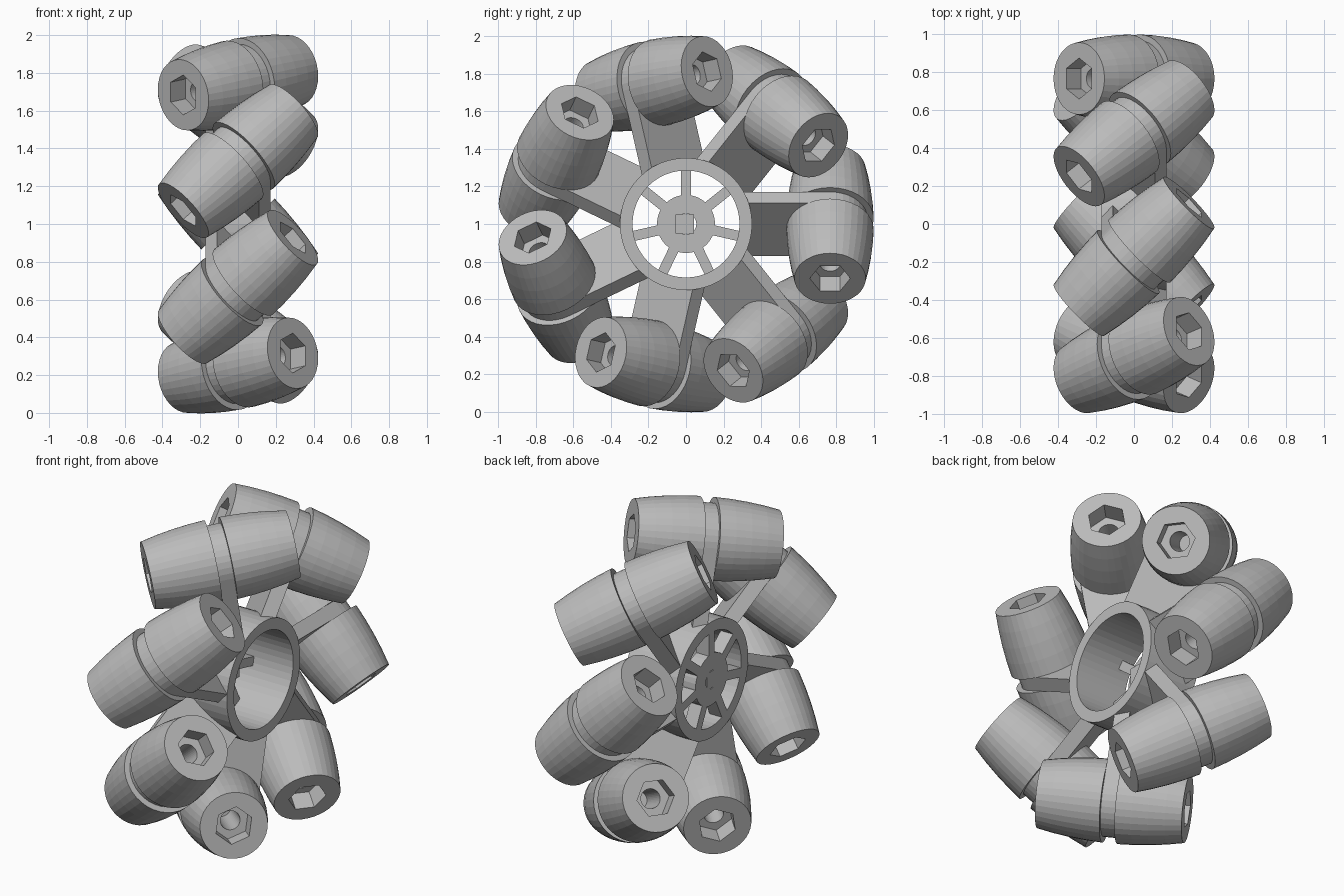
import bpy, bmesh, math
from mathutils import Matrix, Vector

if "Cube" in bpy.data.objects:
    bpy.data.objects.remove(bpy.data.objects["Cube"])

N = 7             # number of rollers
R_WHEEL = 1.0     # outer radius of the wheel
R_AXIS = 0.767    # distance of roller centres from the wheel axis
HALF = 0.41       # half length of a roller
PLATE = 0.042     # half thickness of an arm plate
HUB = 0.172       # half width of the hub

grey = bpy.data.materials.new("plain grey")
grey.diffuse_color = (0.5, 0.5, 0.5, 1)
grey.use_nodes = True
grey.node_tree.nodes["Principled BSDF"].inputs["Base Color"].default_value = grey.diffuse_color


def finish(bm, name, matrix):
    bmesh.ops.recalc_face_normals(bm, faces=bm.faces)
    me = bpy.data.meshes.new(name)
    bm.to_mesh(me)
    bm.free()
    me.materials.append(grey)
    ob = bpy.data.objects.new(name, me)
    bpy.context.collection.objects.link(ob)
    ob.matrix_world = matrix
    return ob


def lathe(name, profile, sides, matrix, closed=False):
    """Revolve (x, radius, is_hex) stations around the local x axis."""
    bm = bmesh.new()
    rings = []
    for x, r, hexa in profile:
        ring = []
        for i in range(sides):
            a = 2 * math.pi * i / sides
            k = r
            if hexa:
                k = r * math.cos(math.pi / 6) / math.cos(a % (math.pi / 3) - math.pi / 6)
            ring.append(bm.verts.new((x, k * math.cos(a), k * math.sin(a))))
        rings.append(ring)
    pairs = list(zip(rings, rings[1:]))
    if closed:
        pairs.append((rings[-1], rings[0]))
    for p, q in pairs:
        for i in range(sides):
            j = (i + 1) % sides
            bm.faces.new((p[i], p[j], q[j], q[i]))
    return finish(bm, name, matrix)


def prism(name, outline, half, matrix):
    """Extrude a (y, z) outline along local x."""
    bm = bmesh.new()
    f = bm.faces.new([bm.verts.new((-half, y, z)) for y, z in outline])
    ext = bmesh.ops.extrude_face_region(bm, geom=[f])
    vs = [v for v in ext["geom"] if isinstance(v, bmesh.types.BMVert)]
    bmesh.ops.translate(bm, vec=(2 * half, 0, 0), verts=vs)
    return finish(bm, name, matrix)


def box(name, x0, x1, y0, y1, z0, z1, matrix):
    m = matrix @ Matrix.Translation(((x0 + x1) / 2, 0, 0))
    return prism(name, [(y0, z0), (y1, z0), (y1, z1), (y0, z1)], (x1 - x0) / 2, m)


def barrel_radius(s):
    return math.sqrt(R_WHEEL ** 2 - s * s / 2) - R_AXIS


# Half-roller profile: barrel, end face, hexagonal socket, bolt hole
STEPS = 4
half_roller = [(PLATE, 0.05, False)]
for i in range(STEPS + 1):
    s = PLATE + (HALF - PLATE) * i / STEPS
    half_roller.append((s, barrel_radius(s), False))
half_roller += [(HALF, 0.108, True), (HALF - 0.11, 0.108, True), (HALF - 0.11, 0.055, False)]

# Arm outline: straight plate with a rounded outer end (y is radial, 0 at roller centre)
W = 0.2
arm_outline = [(0.3 - R_AXIS, -W)]
arm_outline += [(W * math.sin(t), -W * math.cos(t))
                for t in (math.pi * i / 18 for i in range(19))]
arm_outline.append((0.3 - R_AXIS, W))

centre = Matrix.Translation((0, 0, 1))
for k in range(N):
    a = 2 * math.pi * k / N
    radial = Vector((0, math.cos(a), math.sin(a)))
    tangent = Vector((0, -math.sin(a), math.cos(a)))
    axis = (Vector((1, 0, 0)) - tangent).normalized()
    frame = Matrix((axis, radial, axis.cross(radial))).transposed().to_4x4()
    frame = Matrix.Translation(Vector((0, 0, 1)) + radial * R_AXIS) @ frame
    # rollers on both sides of the arm
    lathe(f"roller_outer_{k}", half_roller, 36, frame, True)
    lathe(f"roller_inner_{k}", half_roller, 36,
          frame @ Matrix.Rotation(math.pi, 4, 'Y'), True)
    prism(f"arm_{k}", arm_outline, PLATE, frame)
    # hub spokes, one pointing straight up
    spin = centre @ Matrix.Rotation(math.pi / 2 + a, 4, 'X')
    box(f"spoke_{k}", -HUB, -0.09, 0.14, 0.3, -0.027, 0.027, spin)

# Hub rim, centre boss with round bore, and square shaft
lathe("hub_rim", [(-HUB, 0.285, False), (-HUB, 0.352, False),
                  (HUB, 0.352, False), (HUB, 0.285, False)], 48, centre, True)
lathe("hub_boss", [(-HUB, 0.055, False), (-HUB, 0.155, False),
                   (-0.09, 0.155, False), (-0.09, 0.055, False)], 32, centre, True)
box("square_shaft", -HUB, -0.02, -0.055, 0.042, -0.05, 0.05, centre)
